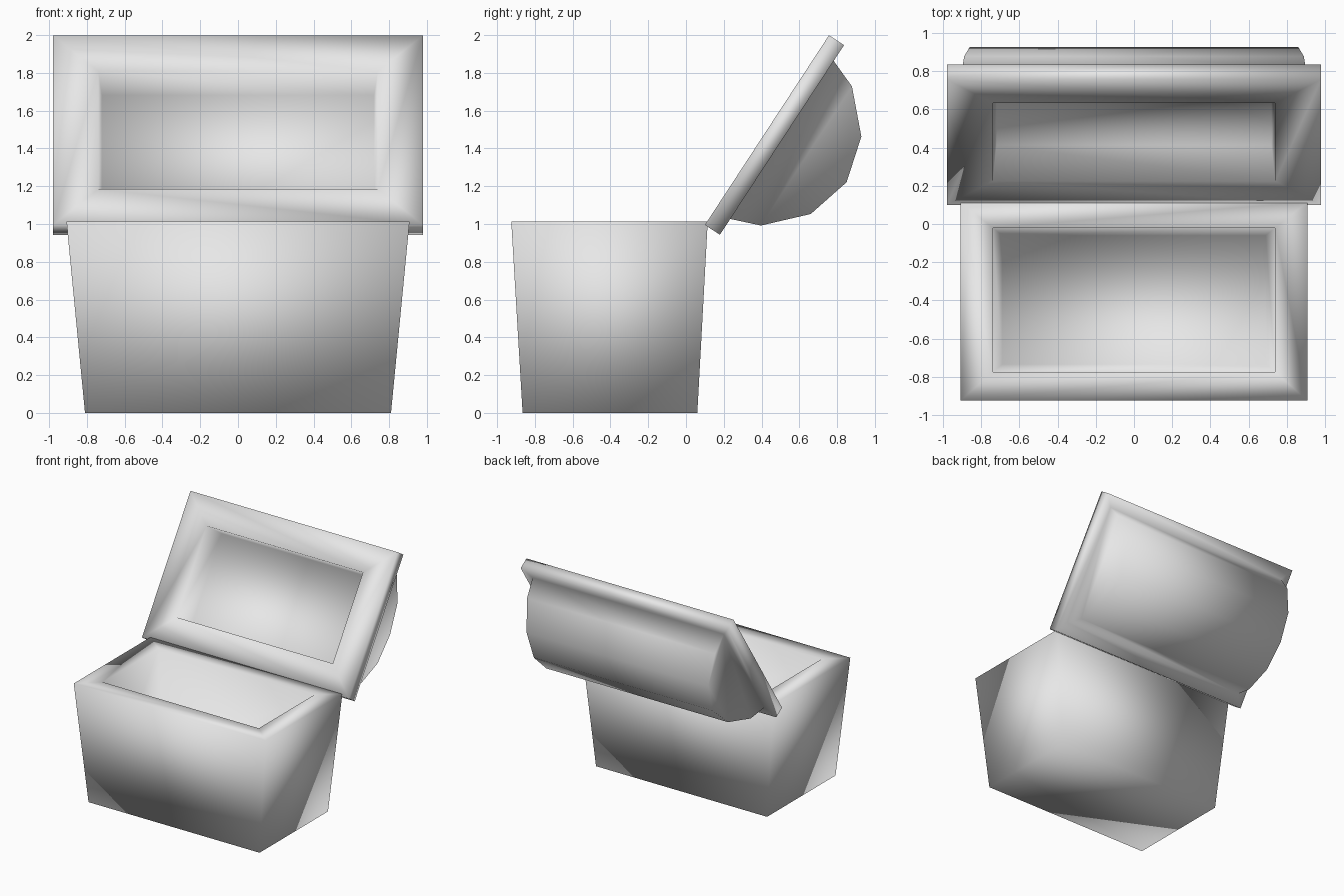
import bpy, bmesh, math
from mathutils import Vector

cube = bpy.data.objects.get("Cube")
if cube:
    bpy.data.objects.remove(cube, do_unlink=True)

GREY = (0.8, 0.8, 0.8, 1.0)
grey = bpy.data.materials.new("light grey")
grey.use_nodes = True
grey.diffuse_color = GREY
grey.node_tree.nodes["Principled BSDF"].inputs["Base Color"].default_value = GREY


def rect(bm, half_x, y0, y1, z):
    """Rectangular loop of four vertices."""
    corners = ((-half_x, y0), (half_x, y0), (half_x, y1), (-half_x, y1))
    return [bm.verts.new((x, y, z)) for x, y in corners]


def bridge(bm, a, b):
    """Ring of quads between two four-vertex loops."""
    for i in range(4):
        j = (i + 1) % 4
        bm.faces.new((a[i], a[j], b[j], b[i]))


def finish(bm, name):
    bmesh.ops.recalc_face_normals(bm, faces=bm.faces[:])
    for f in bm.faces:
        f.smooth = True
    mesh = bpy.data.meshes.new(name)
    bm.to_mesh(mesh)
    bm.free()
    mesh.materials.append(grey)
    obj = bpy.data.objects.new(name, mesh)
    bpy.context.collection.objects.link(obj)
    return obj


# Tapered chest body with a hollow inside
bm = bmesh.new()
loops = [rect(bm, 0.81, -0.865, 0.06, 0.0),
         rect(bm, 0.908, -0.925, 0.115, 1.012),
         rect(bm, 0.74, -0.775, -0.02, 1.012),
         rect(bm, 0.69, -0.735, -0.06, 0.13)]
for a, b in zip(loops, loops[1:]):
    bridge(bm, a, b)
bm.faces.new(loops[0])
bm.faces.new(loops[-1])
finish(bm, "chest_body")

# Lid, built flat: y runs from hinge to front edge, z towards the dome
LENGTH, THICK = 1.2, 0.095
bm = bmesh.new()
cavity = rect(bm, 0.72, 0.235, LENGTH - 0.235, 0.22)
opening = rect(bm, 0.74, 0.227, LENGTH - 0.227, 0.0)
slab_in = rect(bm, 0.98, 0.0, LENGTH, 0.0)
slab_out = rect(bm, 0.98, 0.0, LENGTH, THICK)
bm.faces.new(cavity)
for a, b in ((cavity, opening), (opening, slab_in), (slab_in, slab_out)):
    bridge(bm, a, b)

# Faceted dome: half profile as (offset from middle, height, half width)
half = [(0.5, THICK, 0.905), (0.44, 0.25, 0.89), (0.245, 0.437, 0.86)]
profile = ([(-o, h, w) for o, h, w in half] + [(0.0, 0.504, 0.845)] + half[::-1])
rows = [[bm.verts.new((s * w, LENGTH / 2 + o, h)) for s in (-1, 1)]
        for o, h, w in profile]
for a, b in zip(rows, rows[1:]):
    bm.faces.new((a[0], a[1], b[1], b[0]))
for side in (0, 1):
    bm.faces.new([r[side] for r in rows])
bridge(bm, slab_out, [rows[0][0], rows[0][1], rows[-1][1], rows[-1][0]])

# Swing the lid open about the hinge edge
angle = math.radians(56.8)
along = Vector((0, math.cos(angle), math.sin(angle)))
outward = Vector((0, math.sin(angle), -math.cos(angle)))
hinge = Vector((0, 0.10, 0.995))
for v in bm.verts:
    x, t, h = v.co
    v.co = hinge + Vector((x, 0, 0)) + along * t + outward * h
finish(bm, "chest_lid")
